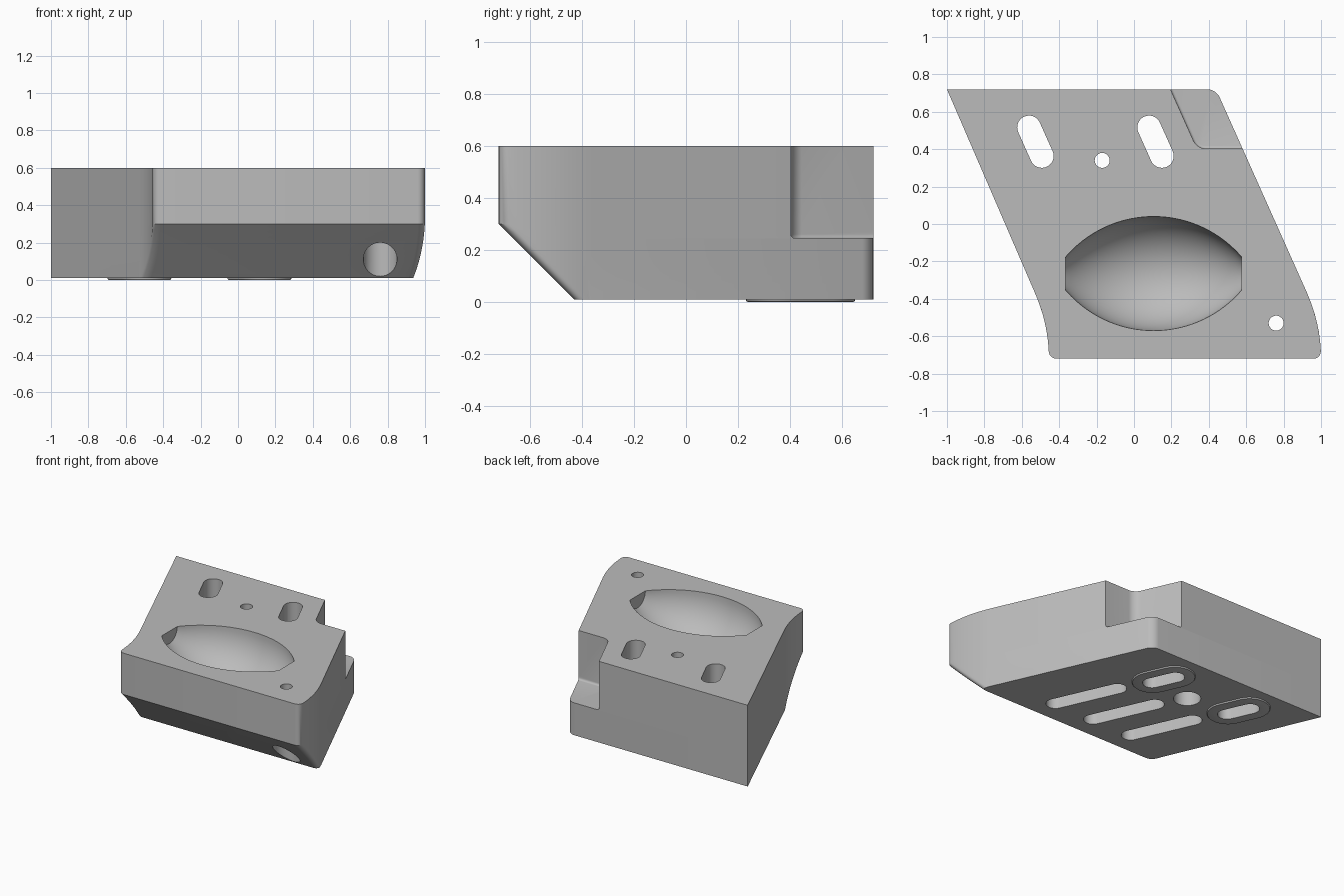
import bpy
import bmesh
from math import sin, cos, pi, sqrt, radians
from mathutils import Vector

SLANT = 0.447            # sideways drift of the slanted sides per unit of depth
TILT = radians(24.1)
BACK, FRONT, BASE, TOP = 0.72, -0.72, 0.01, 0.6

if "Cube" in bpy.data.objects:
    bpy.data.objects.remove(bpy.data.objects["Cube"], do_unlink=True)

metal = bpy.data.materials.new("plain grey metal")
metal.use_nodes = True
metal.diffuse_color = (0.5, 0.5, 0.5, 1)
metal.node_tree.nodes["Principled BSDF"].inputs["Base Color"].default_value = (0.5, 0.5, 0.5, 1)


def loft(name, rings):
    """Closed solid through rings of equal point count."""
    bm = bmesh.new()
    loops = [[bm.verts.new(p) for p in ring] for ring in rings]
    n = len(loops[0])
    for a, b in zip(loops, loops[1:]):
        for i in range(n):
            j = (i + 1) % n
            bm.faces.new((a[i], a[j], b[j], b[i]))
    bm.faces.new(loops[0])
    bm.faces.new(loops[-1])
    bmesh.ops.recalc_face_normals(bm, faces=bm.faces)
    mesh = bpy.data.meshes.new(name)
    bm.to_mesh(mesh)
    bm.free()
    mesh.materials.append(metal)
    obj = bpy.data.objects.new(name, mesh)
    bpy.context.collection.objects.link(obj)
    return obj


def at(points, z):
    return [(x, y, z) for x, y in points]


def corner(start, c, end, steps=6):
    """Rounded corner from start to end around c."""
    s, c, e = Vector(start), Vector(c), Vector(end)
    angles = [pi / 2 * i / steps for i in range(steps + 1)]
    return [tuple(c + (s - c) * (1 - sin(a)) + (e - c) * (1 - cos(a))) for a in angles]


def stadium(cx, cy, length, r, steps=16):
    """Slot outline running parallel to the slanted sides."""
    pts = []
    for end in (1, -1):
        for i in range(steps + 1):
            a = pi * i / steps + TILT + (0 if end > 0 else pi)
            pts.append((cx - end * sin(TILT) * length / 2 + r * cos(a),
                        cy + end * cos(TILT) * length / 2 + r * sin(a)))
    return pts


def circle(cx, cy, r, steps=40):
    return [(cx + r * cos(2 * pi * i / steps), cy + r * sin(2 * pi * i / steps))
            for i in range(steps)]


def combine(target, tool, operation="DIFFERENCE"):
    mod = target.modifiers.new("shape", "BOOLEAN")
    mod.operation, mod.solver, mod.object = operation, "EXACT", tool
    bpy.context.view_layer.objects.active = target
    bpy.ops.object.modifier_apply(modifier=mod.name)
    bpy.data.objects.remove(tool, do_unlink=True)


def cut(points, z0, z1):
    combine(body, loft("cutter", [at(points, z0), at(points, z1)]))


def side(y, edge):
    """Side wall: slanted at the back, bending straight towards the front."""
    bend, radius = -0.37, 0.858
    if y > bend:
        return edge - 0.074 - SLANT * (y - bend)
    d = min(y - FRONT, 0.35)
    return edge - radius + sqrt(radius ** 2 - d ** 2)


def outline(front, r=0.04, steps=10):
    left, right = -0.455, 1.0
    ys = [-0.365 + (front + r + 0.365) * i / steps for i in range(steps)]
    back_x = side(BACK, right)
    pts = [(-1, BACK)]
    pts += corner((back_x - 0.045, BACK), (back_x, BACK),
                  (back_x + 0.045 * sin(TILT), BACK - 0.045 * cos(TILT)))
    pts += [(side(y, right), y) for y in ys]
    x = side(front, right)
    pts += corner((side(front + r, right), front + r), (x, front), (x - r, front))
    x = side(front, left)
    pts += corner((x + r, front), (x, front), (side(front + r, left), front + r))
    pts += [(side(y, left), y) for y in reversed(ys)]
    return pts


# Main block, with its sloped lower front
slices = 10
rings = []
for i in range(slices + 1):
    t = i / slices
    rings.append(at(outline(-0.43 + (FRONT + 0.43) * t), BASE + 0.29 * t))
rings.append(at(outline(FRONT), TOP))
body = loft("wedge_block", rings)

# Raised pads around the mounting slots, with rounded lower rims
slot_centres = (-0.527, 0.115)
for cx in slot_centres:
    pad = [at(stadium(cx, 0.44, 0.158, 0.138 - 0.008 * (1 - sin(a))), 0.008 * (1 - cos(a)))
           for a in (0, pi / 6, pi / 3, pi / 2)]
    pad.append(at(stadium(cx, 0.44, 0.158, 0.138), 0.06))
    combine(body, loft("pad", pad), "UNION")

# Through slots
for cx in slot_centres:
    cut(stadium(cx, 0.44, 0.168, 0.063), -0.1, 0.7)

# Blind slots in the underside
for cx in (-0.287, 0.036, 0.358):
    cut(stadium(cx, -0.06, 0.45, 0.063), -0.1, 0.2)

# Bolt holes, wider from below
for cx, cy in ((-0.17, 0.34), (0.76, -0.53)):
    cut(circle(cx, cy, 0.04), -0.1, 0.7)
    cut(circle(cx, cy, 0.09), -0.1, 0.35)

# Barrel-shaped pocket in the top
half, arc = 0.47, 0.62
barrel = []
for i in range(33):
    dx = -half + 2 * half * i / 32
    r = sqrt(arc ** 2 - dx ** 2) - arc + 0.305
    barrel.append([(0.105 + dx, y, z) for y, z in circle(-0.265, TOP, r, 64)])
combine(body, loft("pocket_cutter", barrel))


# Corner step at the back, with rounded inner edges
def step_ring(d):
    y = 0.403 + d
    x = 0.195 + SLANT * (BACK - 0.403 - d) + 1.095 * d
    t = 0.045 - d
    pts = corner((x - t * sin(TILT), y + t * cos(TILT)), (x, y), (x + t, y))
    return pts + [(0.9, y), (0.9, 0.9), (x - SLANT * (0.9 - y), 0.9)]


floor_r = 0.015
step = [at(step_ring(floor_r * (1 - sin(a))), 0.245 + floor_r * (1 - cos(a)))
        for a in (0, pi / 8, pi / 4, pi * 3 / 8, pi / 2)]
step.append(at(step_ring(0), 0.8))
combine(body, loft("step_cutter", step))

bpy.ops.object.select_all(action="DESELECT")
body.select_set(True)
bpy.context.view_layer.objects.active = body
bpy.ops.object.shade_smooth_by_angle(angle=radians(30))
